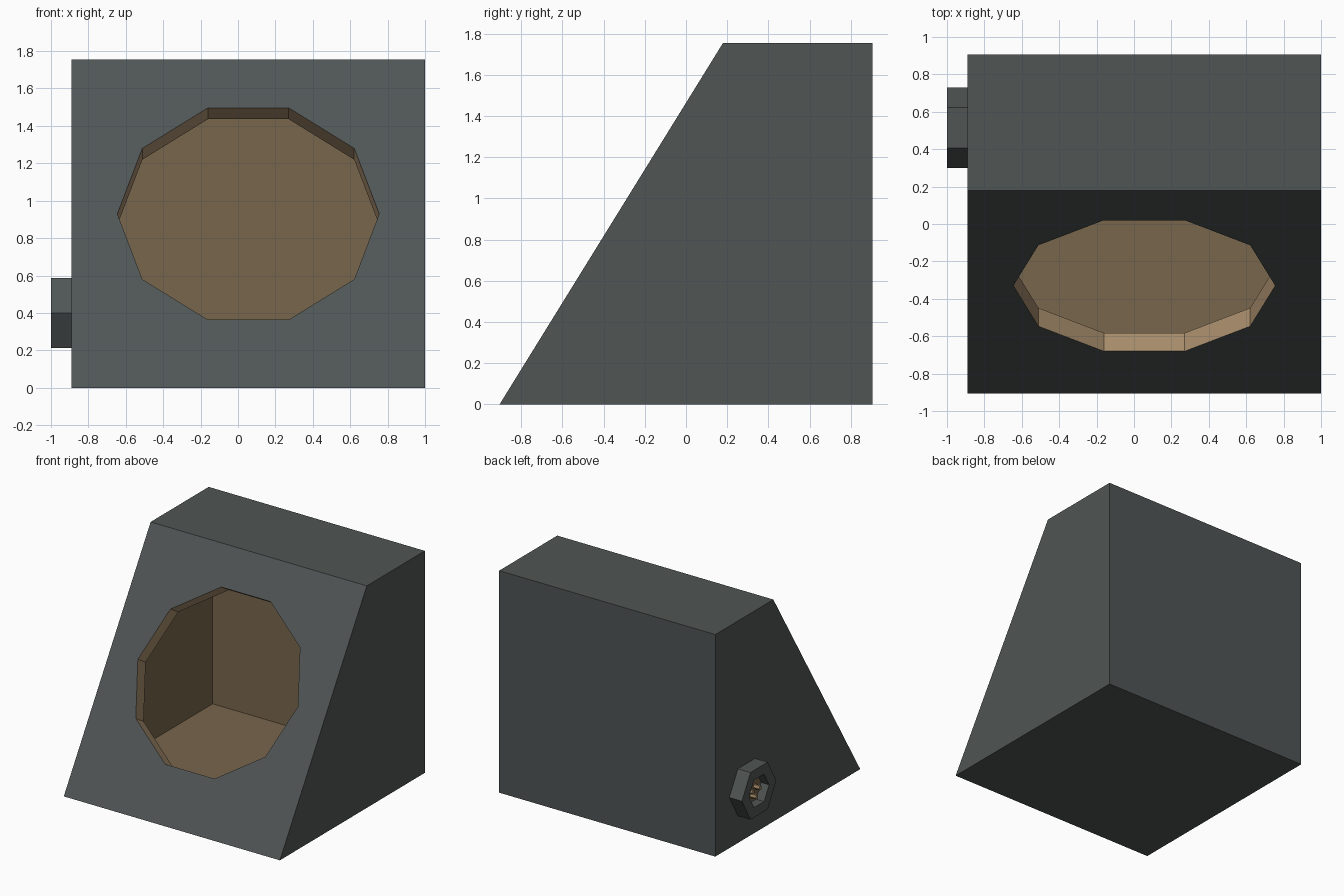
import bpy, bmesh, math
from mathutils import Vector

if "Cube" in bpy.data.objects:
    bpy.data.objects.remove(bpy.data.objects["Cube"])


def material(name, rgb):
    m = bpy.data.materials.new(name)
    m.diffuse_color = (*rgb, 1)
    m.use_nodes = True
    m.node_tree.nodes["Principled BSDF"].inputs["Base Color"].default_value = m.diffuse_color
    return m


GREY = material("charcoal grey", (0.08, 0.092, 0.09))
BROWN = material("inner brown", (0.19, 0.133, 0.073))
TAN = material("cut edge tan", (0.38, 0.26, 0.145))

X0, X1, Y0, Y1, YT, H, T = -0.89, 1.0, -0.905, 0.905, 0.18, 1.755, 0.115
along = Vector((0, YT - Y0, H)).normalized()       # up the sloped front
inward = Vector((0, along.z, -along.y))            # into the cabinet
slope = (YT - Y0) / H
cx, cz = 0.055, 0.93
centre = Vector((cx, Y0 + cz * slope, cz))


def finish(bm, name, mats):
    mesh = bpy.data.meshes.new(name)
    bm.to_mesh(mesh)
    bm.free()
    for m in mats:
        mesh.materials.append(m)
    ob = bpy.data.objects.new(name, mesh)
    bpy.context.collection.objects.link(ob)
    return ob


def wedge(bm, t, mat, flip):
    """Wedge shell inset by t; returns its sloped face."""
    yf = lambda z: Y0 + z * slope + t / along.z
    prof = [(yf(t), t), (Y1 - t, t), (Y1 - t, H - t), (yf(H - t), H - t)]
    a, b = [[bm.verts.new((x, y, z)) for y, z in prof] for x in (X0 + t, X1 - t)]
    faces = [bm.faces.new(a[::-1]), bm.faces.new(b)]
    faces += [bm.faces.new((a[i], a[(i + 1) % 4], b[(i + 1) % 4], b[i])) for i in range(4)]
    bmesh.ops.recalc_face_normals(bm, faces=faces)
    for f in faces:
        f.material_index = mat
        if flip:
            f.normal_flip()
    return faces[-1]


def pierce(bm, face, ring, normal):
    """Replace a quad by two faces around a ten-sided hole."""
    a0, a1, b1, b0 = sorted(face.verts, key=lambda v: (v.co.x, v.co.z))[0:2] + \
        sorted(face.verts, key=lambda v: (v.co.x, v.co.z))[:1:-1]
    mat = face.material_index
    bmesh.ops.delete(bm, geom=[face], context='FACES_ONLY')
    # ring[0] points to +x, ring[5] to -x
    upper = bm.faces.new([a1, b1] + ring[0:6])
    lower = bm.faces.new([b0, a0] + ring[5:10] + [ring[0]])
    # join the outline halves along the sides with slim triangles
    sides = [bm.faces.new((b1, b0, ring[0])), bm.faces.new((a0, a1, ring[5]))]
    for f in [upper, lower] + sides:
        f.material_index = mat
        f.normal_update()
        if f.normal.dot(normal) < 0:
            f.normal_flip()


# Hollow cabinet with a ten-sided opening in the sloped front
bm = bmesh.new()
outer = wedge(bm, 0, 0, False)
inner = wedge(bm, T, 1, True)
rings = []
for d in (0, T):
    rings.append([bm.verts.new(centre + inward * d
                  + Vector((0.7 * math.cos(i * math.pi / 5), 0, 0))
                  + along * 0.7 * math.sin(i * math.pi / 5)) for i in range(10)])
pierce(bm, outer, rings[0], -inward)
pierce(bm, inner, rings[1], inward)
for i in range(10):
    j = (i + 1) % 10
    f = bm.faces.new((rings[0][i], rings[0][j], rings[1][j], rings[1][i]))
    f.material_index = 2
    f.normal_update()
    if f.normal.dot(centre - f.calc_center_median()) < 0:
        f.normal_flip()
finish(bm, "cabinet", [GREY, BROWN, TAN])

# Six-sided socket on the left side
SY, SZ = 0.515, 0.40


def hexagon(bm, x, r):
    return [bm.verts.new((x, SY + r * math.cos(i * math.pi / 3),
                          SZ + r * math.sin(i * math.pi / 3))) for i in range(6)]


bm = bmesh.new()
loops = [hexagon(bm, x, r) for x, r in
         ((X0, 0.215), (-1.0, 0.215), (-1.0, 0.125), (-0.93, 0.125))]
for p, q in zip(loops, loops[1:]):
    for i in range(6):
        j = (i + 1) % 6
        bm.faces.new((p[i], p[j], q[j], q[i]))
bm.faces.new(loops[0])
floor = bm.faces.new(loops[-1])
floor.material_index = 1
bmesh.ops.recalc_face_normals(bm, faces=bm.faces)
finish(bm, "socket", [GREY, BROWN])

# Three contact pins inside the socket
for n, (dy, dz) in enumerate(((0.045, 0.0), (-0.045, 0.0), (0, -0.055))):
    bpy.ops.mesh.primitive_cylinder_add(vertices=6, radius=0.018, depth=0.06,
                                        location=(-0.95, SY + dy, SZ + dz),
                                        rotation=(0, math.pi / 2, 0))
    pin = bpy.context.object
    pin.name = f"contact_pin_{n + 1}"
    pin.data.materials.append(TAN)
